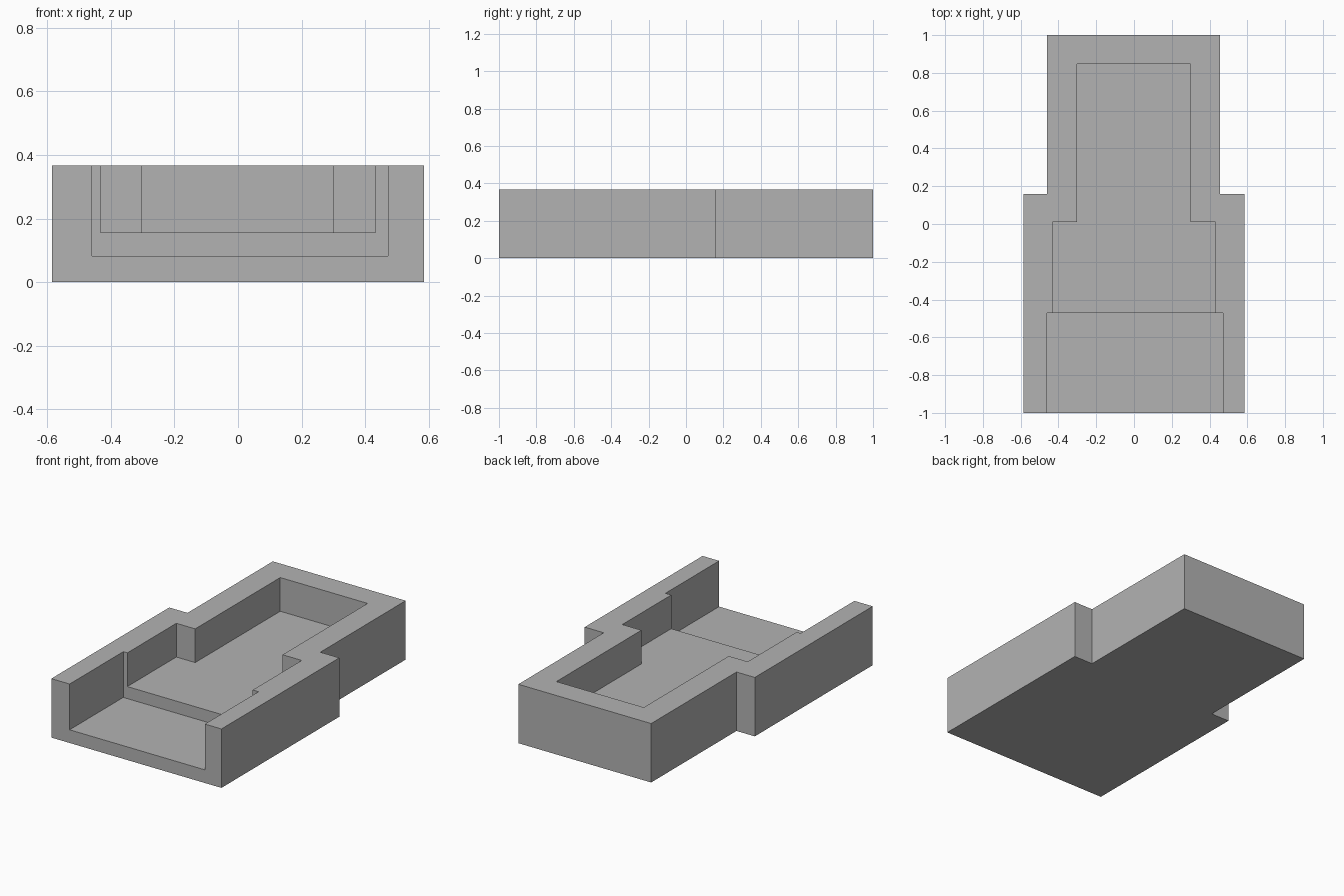
import bpy
import bmesh

if "Cube" in bpy.data.objects:
    bpy.data.objects.remove(bpy.data.objects["Cube"])

TOP = 0.367

grey = bpy.data.materials.new("plain_grey")
grey.use_nodes = True
colour = (0.45, 0.45, 0.45, 1)
grey.diffuse_color = colour
grey.node_tree.nodes["Principled BSDF"].inputs["Base Color"].default_value = colour


def prism(name, outline, bottom, top):
    """Extrude a flat outline from bottom to top."""
    bm = bmesh.new()
    base = bm.faces.new([bm.verts.new((x, y, bottom)) for x, y in outline])
    side = bmesh.ops.extrude_face_region(bm, geom=[base], use_keep_orig=True)
    verts = [v for v in side["geom"] if isinstance(v, bmesh.types.BMVert)]
    bmesh.ops.translate(bm, verts=verts, vec=(0, 0, top - bottom))
    bmesh.ops.recalc_face_normals(bm, faces=bm.faces)
    mesh = bpy.data.meshes.new(name)
    bm.to_mesh(mesh)
    bm.free()
    mesh.materials.append(grey)
    obj = bpy.data.objects.new(name, mesh)
    bpy.context.collection.objects.link(obj)
    return obj


def stepped(front, shoulder, back, wide, left, right):
    """Outline with a wide front part and a narrower back part."""
    return [(-wide, front), (wide, front), (wide, shoulder), (right, shoulder),
            (right, back), (left, back), (left, shoulder), (-wide, shoulder)]


# Solid body with a narrower back
tray = prism("tray_body", stepped(-1, 0.16, 1, 0.586, -0.46, 0.455), 0, TOP)

# Stepped pocket, and the lower channel that opens to the front
cutters = [
    prism("pocket_cutter", stepped(-0.6, 0.01, 0.847, 0.432, -0.302, 0.3), 0.157, TOP + 0.1),
    prism("channel_cutter", [(-0.46, -1.1), (0.472, -1.1), (0.472, -0.472), (-0.46, -0.472)],
          0.082, TOP + 0.1),
]

# Carve the body, then drop the cutters
bpy.context.view_layer.objects.active = tray
for cutter in cutters:
    cut = tray.modifiers.new(cutter.name, "BOOLEAN")
    cut.operation = "DIFFERENCE"
    cut.solver = "EXACT"
    cut.object = cutter
    bpy.ops.object.modifier_apply(modifier=cut.name)
    bpy.data.objects.remove(cutter)
